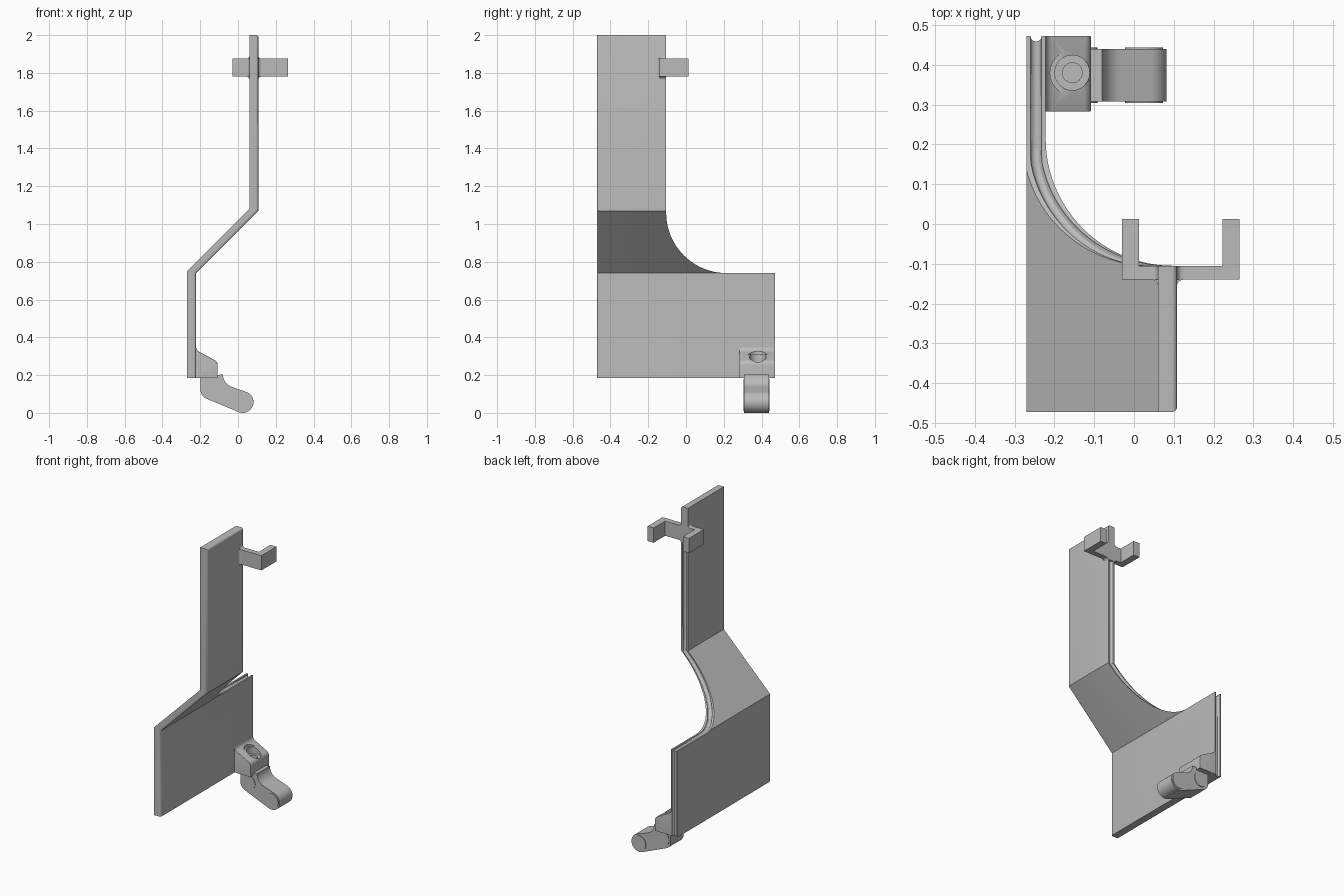
import bpy, bmesh, math
from mathutils import Vector

cube = bpy.data.objects.get("Cube")
if cube:
    bpy.data.objects.remove(cube, do_unlink=True)

COLOUR = (0.5, 0.5, 0.5, 1)
grey = bpy.data.materials.new("plain grey")
grey.use_nodes = True
grey.diffuse_color = COLOUR
grey.node_tree.nodes["Principled BSDF"].inputs["Base Color"].default_value = COLOUR


def arc(cx, cy, r, start, end, n=12):
    angles = [math.radians(start + (end - start) * i / n) for i in range(n + 1)]
    return [(cx + r * math.cos(a), cy + r * math.sin(a)) for a in angles]


def add_mesh(name, bm):
    bmesh.ops.recalc_face_normals(bm, faces=bm.faces)
    mesh = bpy.data.meshes.new(name)
    bm.to_mesh(mesh)
    bm.free()
    mesh.materials.append(grey)
    obj = bpy.data.objects.new(name, mesh)
    bpy.context.collection.objects.link(obj)
    return obj


def prism(name, outline, axis, lo, hi, round_rule=None, radius=0.01):
    """Extrude an outline along an axis, rounding edges whose two normals fit a rule."""
    place = {"x": lambda a, b, h: (h, a, b),
             "y": lambda a, b, h: (a, h, b),
             "z": lambda a, b, h: (a, b, h)}[axis]
    bm = bmesh.new()
    rings = [[bm.verts.new(place(a, b, h)) for a, b in outline] for h in (lo, hi)]
    bm.faces.new(rings[0])
    bm.faces.new(rings[1])
    n = len(outline)
    for i in range(n):
        j = (i + 1) % n
        bm.faces.new((rings[0][i], rings[0][j], rings[1][j], rings[1][i]))
    bmesh.ops.recalc_face_normals(bm, faces=bm.faces)
    if round_rule:
        bm.normal_update()
        edges = [e for e in bm.edges if any(
            round_rule(f.normal, g.normal)
            for f, g in (e.link_faces, reversed(list(e.link_faces))))]
        bmesh.ops.bevel(bm, geom=edges, offset=radius, segments=4, profile=0.5,
                        affect="EDGES", clamp_overlap=True)
    return add_mesh(name, bm)


def tube(name, points, radius):
    """Round cutter swept along a path."""
    curve = bpy.data.curves.new(name, "CURVE")
    curve.dimensions = "3D"
    curve.bevel_depth = radius
    curve.bevel_resolution = 4
    curve.use_fill_caps = True
    spline = curve.splines.new("POLY")
    spline.points.add(len(points) - 1)
    for p, co in zip(spline.points, points):
        p.co = (*co, 1)
    temp = bpy.data.objects.new(name, curve)
    bpy.context.collection.objects.link(temp)
    bpy.context.view_layer.update()
    mesh = bpy.data.meshes.new_from_object(
        temp.evaluated_get(bpy.context.evaluated_depsgraph_get()))
    bpy.data.objects.remove(temp, do_unlink=True)
    bm = bmesh.new()
    bm.from_mesh(mesh)
    bmesh.ops.remove_doubles(bm, verts=bm.verts, dist=1e-5)
    return add_mesh(name, bm)


def cut(obj, cutter):
    """Subtract a cutter, apply the result and drop the cutter."""
    cutter.hide_render = True
    mod = obj.modifiers.new("cut", "BOOLEAN")
    mod.operation = "DIFFERENCE"
    mod.solver = "EXACT"
    mod.object = cutter
    bpy.context.view_layer.update()
    mesh = bpy.data.meshes.new_from_object(
        obj.evaluated_get(bpy.context.evaluated_depsgraph_get()))
    obj.modifiers.clear()
    obj.data = mesh
    bpy.data.objects.remove(cutter, do_unlink=True)


# Bent sheet: vertical skirt, sloping middle and narrow upright
SHELF, BEND, SIDE, END = 0.74, 1.06, -0.105, 0.472
profile = [(-0.27, 0.185), (-0.222, 0.185), (-0.222, 0.74), (0.108, 1.07),
           (0.108, 2), (0.06, 2), (0.06, 1.08), (-0.27, 0.75)]
sheet = prism("bent_sheet", profile, "y", -END, END,
              lambda f, g: f.x > 0.3 and (g.y < -0.9 or g.z > 0.9), 0.012)

# Sweeping cutaway that narrows the sheet
sweep = arc(0.215, BEND, BEND - SHELF, 270, 180, 24)
cut(sheet, prism("cutaway", [(0.6, SHELF)] + sweep + [(SIDE, 2.2), (0.6, 2.2)],
                 "x", -0.6, 0.6))


# Round groove along the cut edge and the back end of the skirt
def middle_x(z):
    t = min(max((z - 0.745) / 0.33, 0), 1)
    return -0.246 + 0.33 * t


edge_path = [(0.55, SHELF)] + sweep + [(SIDE, 1.075), (SIDE, 1.77)]
cut(sheet, tube("edge_groove", [(middle_x(z), y, z) for y, z in edge_path], 0.014))
cut(sheet, tube("end_groove", [(-0.246, END, 0.1), (-0.246, END, 0.85)], 0.014))

# U-shaped bracket near the top, open to the back
prism("cable_bracket",
      [(-0.03, -0.14), (0.265, -0.14), (0.265, 0.013), (0.222, 0.013),
       (0.222, -0.105), (0.013, -0.105), (0.013, 0.013), (-0.03, 0.013)],
      "z", 1.78, 1.875)

# Small coves where the bracket meets the upright
R = 0.016
for side, wall in ((1, 0.108), (-1, 0.06)):
    label = "left" if side > 0 else "right"

    def cove(level, direction):
        curve = arc(R, R, R, 180, 270, 6)
        pts = [(0, 0)] + curve[::-1]
        return [(wall + side * a, level + direction * b) for a, b in pts]

    prism(label + "_front_cove", cove(-0.14, -1), "z", 1.78, 1.875)
    prism(label + "_upper_cove", cove(1.875, 1), "y", -0.14, SIDE)
    prism(label + "_lower_cove", cove(1.78, -1), "y", -0.14, SIDE)

# Clamp block with a sloping top
block_outline = ([(-0.225, 0.185), (-0.108, 0.185)]
                 + arc(-0.138, 0.253, 0.03, 0, 60, 6)
                 + arc(-0.192, 0.35, 0.03, 240, 180, 6) + [(-0.225, 0.352)])
block = prism("clamp_block", block_outline, "y", 0.282, END,
              lambda f, g: abs(f.y) > 0.9 and (g.x > 0.2 or g.z > 0.2), 0.007)

# Stepped screw recess in the sloping top
for radius, floor in ((0.056, 0.31), (0.044, 0.265), (0.025, 0.245)):
    cut(block, prism("screw_recess", arc(-0.155, 0.38, radius, 0, 345, 23),
                     "z", floor, 0.5))

# Cranked lever below the block
lever_outline = ([(-0.198, 0.19)] + arc(-0.15, 0.12, 0.048, 180, 250, 8)
                 + arc(0.025, 0.057, 0.057, 250, 430, 20)
                 + arc(-0.01, 0.204, 0.07, 250, 180, 8))
prism("cranked_lever", lever_outline, "y", 0.308, 0.439)

# Flat pivot discs standing slightly proud of the lever sides
for name, x, z in (("tip_disc", 0.025, 0.057), ("pivot_disc", -0.14, 0.132)):
    prism(name, arc(x, z, 0.048, 0, 348, 29), "y", 0.304, 0.443)

# Smooth the curves, keep the creases
for obj in bpy.context.collection.objects:
    if obj.type == "MESH" and obj.data.materials and obj.data.materials[0] == grey:
        obj.data.shade_smooth()
        obj.data.set_sharp_from_angle(angle=math.radians(30))
